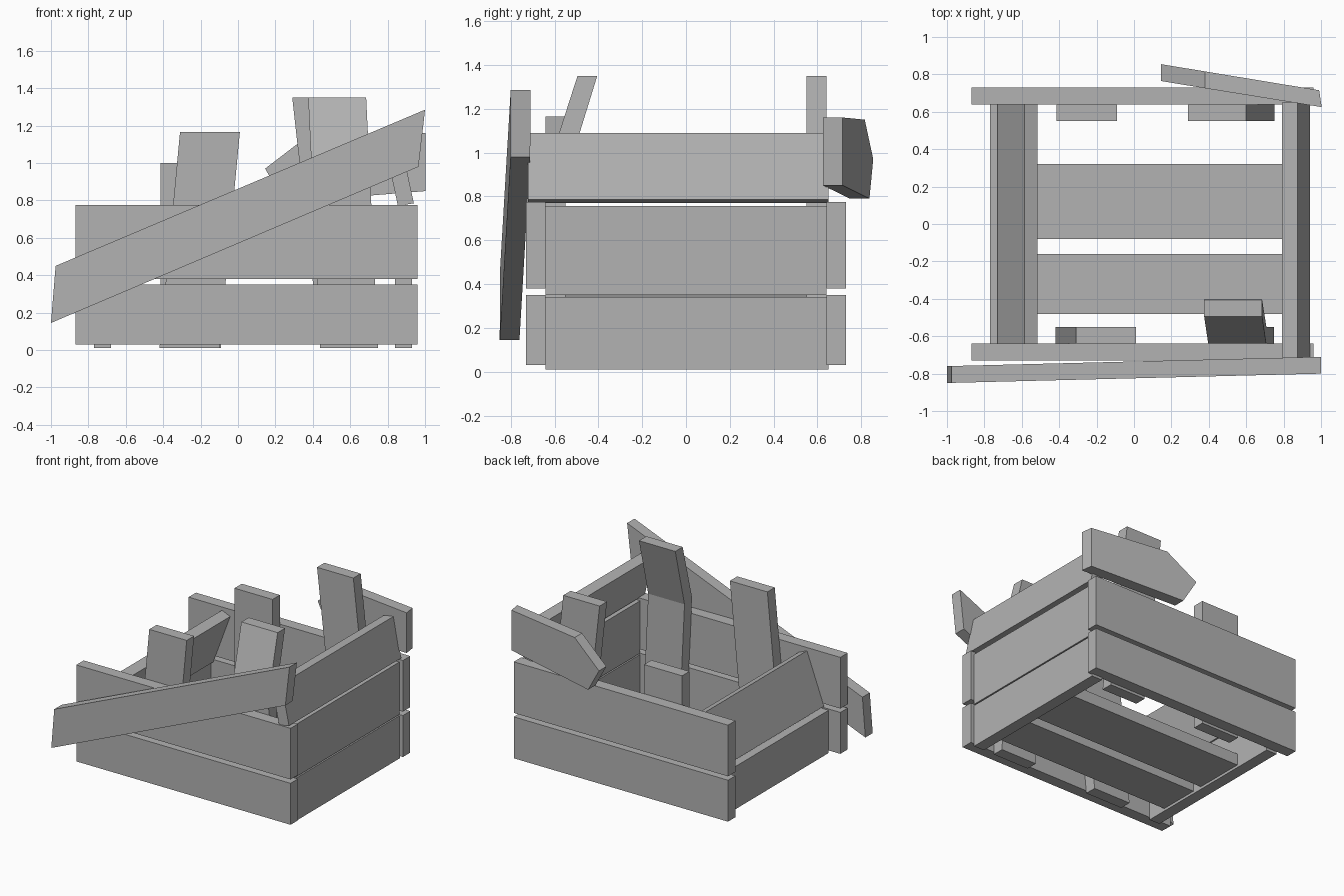
import bpy
import bmesh

cube = bpy.data.objects.get("Cube")
if cube:
    bpy.data.objects.remove(cube, do_unlink=True)

GREY = (0.45, 0.45, 0.45, 1)
wood = bpy.data.materials.new("grey_wood")
wood.use_nodes = True
wood.diffuse_color = GREY
bsdf = wood.node_tree.nodes["Principled BSDF"]
bsdf.inputs["Base Color"].default_value = GREY
bsdf.inputs["Roughness"].default_value = 0.8


def prism(name, profile, near, far, place):
    """Extrude a 2D profile from near to far; place maps (u, v, depth) to a point."""
    bm = bmesh.new()
    rings = [[bm.verts.new(place(u, v, d)) for u, v in profile] for d in (near, far)]
    bm.faces.new(rings[0])
    bm.faces.new(rings[1][::-1])
    n = len(profile)
    for i in range(n):
        j = (i + 1) % n
        bm.faces.new((rings[0][j], rings[0][i], rings[1][i], rings[1][j]))
    bmesh.ops.recalc_face_normals(bm, faces=bm.faces[:])
    mesh = bpy.data.meshes.new(name)
    bm.to_mesh(mesh)
    bm.free()
    mesh.materials.append(wood)
    obj = bpy.data.objects.new(name, mesh)
    bpy.context.collection.objects.link(obj)
    return obj


def along_y(u, v, d):
    return (u, d, v)


def lean(x0, x1, width, z0, z1, drop=0.0):
    """Quad in x and z whose top is shifted sideways; drop tilts its ends."""
    return [(x0, z0), (x0 + width, z0 - drop), (x1 + width, z1 - drop), (x1, z1)]


# Front and back walls, two boards each
for side, y in (("front", -0.73), ("back", 0.64)):
    prism(side + "_lower_board", lean(-0.87, -0.87, 1.83, 0.03, 0.35), y, y + 0.09, along_y)
    prism(side + "_upper_board", lean(-0.87, -0.87, 1.83, 0.38, 0.775), y, y + 0.09, along_y)

# Side walls: upright boards and boards that lean inwards
prism("left_lower_board", lean(-0.77, -0.77, 0.09, 0.01, 0.34), -0.64, 0.64, along_y)
prism("left_leaning_board", lean(-0.73, -0.585, 0.07, 0.36, 0.75, 0.03), -0.64, 0.64, along_y)
prism("right_lower_board", lean(0.84, 0.84, 0.09, 0.01, 0.34), -0.64, 0.65, along_y)
prism("right_middle_board", lean(0.84, 0.84, 0.09, 0.35, 0.755), -0.64, 0.64, along_y)
prism("right_leaning_board", lean(0.855, 0.79, 0.085, 0.77, 1.075, -0.015), -0.72, 0.65, along_y)

# Floor boards
for name, y0, y1 in (("front_floor_board", -0.48, -0.16), ("back_floor_board", -0.08, 0.32)):
    prism(name, lean(-0.68, -0.68, 1.52, 0.03, 0.12), y0, y1, along_y)

# Slats standing against the inside of the walls
prism("front_right_slat", lean(-0.42, -0.31, 0.32, 0.01, 1.165), -0.64, -0.55, along_y)
prism("back_right_slat", lean(-0.415, -0.415, 0.325, 0.01, 1.0), 0.55, 0.64, along_y)
prism("back_left_slat", lean(0.44, 0.29, 0.31, 0.01, 1.35), 0.55, 0.64, along_y)

# Snapped slat, bent inwards above the wall
bent = [(-0.64, 0.01), (-0.55, 0.01), (-0.55, 0.88), (-0.405, 1.35), (-0.495, 1.35), (-0.64, 0.90)]
prism("front_left_bent_slat", bent, 0.44, 0.75, lambda u, v, d: (d - 0.048 * v, u, v))

# Loose board hanging diagonally across the front
diagonal = [(-1.0, 0.145), (0.965, 0.98), (1.0, 1.285), (-0.975, 0.45)]
prism("front_diagonal_board", diagonal, -0.825, -0.735,
      lambda u, v, d: (u, d + 0.025 * u, v))

# Broken board hanging off the back corner
broken = [(0.99, 0.85), (0.99, 1.16), (0.38, 1.15), (0.145, 0.97), (0.25, 0.79)]
prism("back_broken_board", broken, -0.09, 0.0,
      lambda u, v, d: (u - 0.15 * d * (u > 0.9), 0.715 + 0.165 * (0.99 - u) + d, v))
